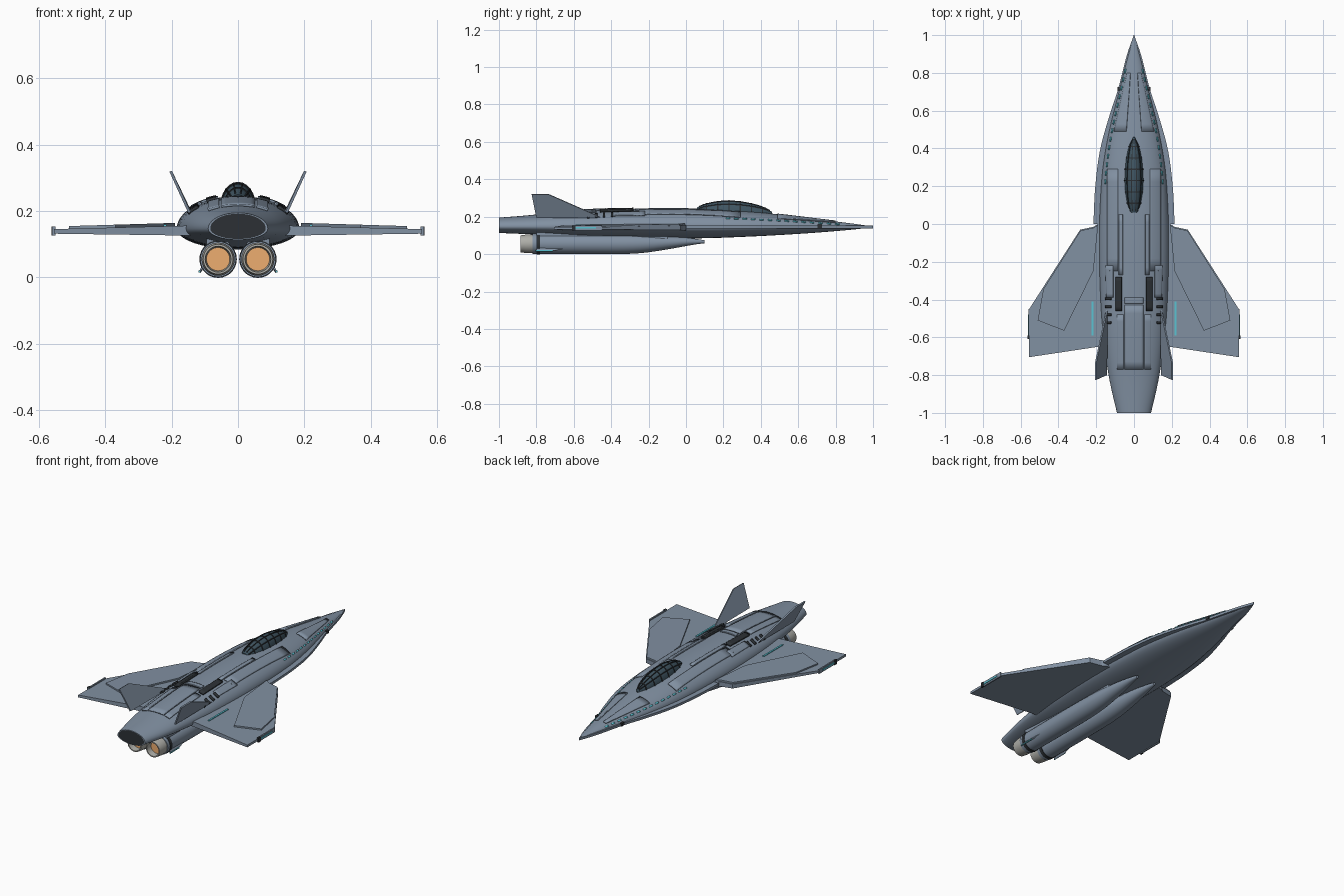
import bpy, bmesh, math

if "Cube" in bpy.data.objects:
    bpy.data.objects.remove(bpy.data.objects["Cube"])

def mat(name, *c):
    m = bpy.data.materials.new(name)
    m.diffuse_color = (*c, 1)
    m.use_nodes = True
    m.node_tree.nodes["Principled BSDF"].inputs["Base Color"].default_value = m.diffuse_color
    return m

HULL = mat("hull_blue_grey", .22, .28, .36)
DARK = mat("dark_trim", .025, .03, .035)
GLASS = mat("canopy_glass", .05, .09, .12)
METAL = mat("nozzle_metal", .42, .42, .39)
GLOW = mat("engine_glow", .85, .42, .16)
CYAN = mat("cyan_light", .1, .55, .65)

def make(name, verts, faces, m, mirror=False, smooth=None, solid=0):
    me = bpy.data.meshes.new(name)
    me.from_pydata(verts, [], faces)
    bm = bmesh.new()
    bm.from_mesh(me)
    bmesh.ops.recalc_face_normals(bm, faces=bm.faces)
    bm.to_mesh(me)
    bm.free()
    me.materials.append(m)
    ob = bpy.data.objects.new(name, me)
    bpy.context.collection.objects.link(ob)
    if smooth:
        bpy.ops.object.select_all(action='DESELECT')
        ob.select_set(True)
        bpy.context.view_layer.objects.active = ob
        bpy.ops.object.shade_smooth_by_angle(angle=math.radians(smooth))
    if solid:
        s = ob.modifiers.new("thickness", 'SOLIDIFY')
        s.thickness, s.offset = solid, 0
    if mirror:
        ob.modifiers.new("mirror", 'MIRROR')
    return ob

def loft(name, rings, m, caps=True, **kw):
    n = len(rings[0])
    verts = [p for r in rings for p in r]
    faces = [(i*n+j, i*n+(j+1) % n, (i+1)*n+(j+1) % n, (i+1)*n+j)
             for i in range(len(rings)-1) for j in range(n)]
    if caps:
        faces += [tuple(range(n)), tuple(range(len(verts)-n, len(verts)))]
    return make(name, verts, faces, m, **kw)

def prism(name, pts, zlo, zhi, m, **kw):
    # outline in xy with heights given as functions of x
    return loft(name, [[(x, y, zlo(x)) for x, y in pts],
                       [(x, y, zhi(x)) for x, y in pts]], m, **kw)

def box(name, x, y, z, sx, sy, sz, m, **kw):
    pts = [(x-sx/2, y-sy/2), (x+sx/2, y-sy/2), (x+sx/2, y+sy/2), (x-sx/2, y+sy/2)]
    return prism(name, pts, lambda _: z-sz/2, lambda _: z+sz/2, m, **kw)

def sample(table, y):
    # Catmull-Rom interpolation along a table sorted by falling y
    i = 0
    while i < len(table)-2 and y < table[i+1][0]:
        i += 1
    a, b = table[i], table[i+1]
    p, q = table[max(i-1, 0)], table[min(i+2, len(table)-1)]
    h = b[0]-a[0]
    t = (y-a[0])/h
    out = []
    for k in range(1, len(a)):
        m0 = (b[k]-p[k])/(b[0]-p[0])*h
        m1 = (q[k]-a[k])/(q[0]-a[0])*h
        out.append((2*t**3-3*t*t+1)*a[k]+(t**3-2*t*t+t)*m0+(3*t*t-2*t**3)*b[k]+(t**3-t*t)*m1)
    return out

# Fuselage: y, half width, top, bottom
BODY = [(1, .002, .148, .144), (.9, .03, .162, .132), (.7, .08, .187, .115), (.5, .13, .212, .102),
        (.3, .165, .232, .092), (.1, .18, .242, .085), (-.1, .185, .245, .085), (-.3, .182, .242, .087),
        (-.5, .172, .236, .09), (-.7, .15, .222, .1), (-.85, .125, .207, .107), (-1, .09, .195, .113)]
SEAM = .147

def body_ring(y, n=40):
    w, t, b = sample(BODY, y)
    return [(w*math.cos(a), y, SEAM+math.sin(a)*((t-SEAM) if math.sin(a) > 0 else (SEAM-b)))
            for a in (2*math.pi*i/n for i in range(n))]

def top_z(x, y):
    w, t, _ = sample(BODY, y)
    return SEAM+(t-SEAM)*math.sqrt(max(0, 1-(x/w)**2))

loft("fuselage", [body_ring(1-2*i/48) for i in range(49)], HULL, smooth=35)
tail = [(x*.93, -1.0005, .153+(z-.153)*.93) for x, _, z in body_ring(-1)]
make("tail_plate", tail, [tuple(range(len(tail)))], DARK)

# Chine: thin blade along the nose to the wing root
CHINE = [(1, .001), (.9, .036), (.7, .088), (.6, .122), (.4, .178), (.2, .205), (0, .215)]
edge = [(sample(CHINE, 1-i/24)[0], 1-i/24) for i in range(25)]
prism("chine", edge+[(0, 0)], lambda x: .138, lambda x: .152, HULL, mirror=True)

# Wings with raised forward panels
prism("wing", [(.1, 0), (.19, 0), (.215, -.015), (.285, -.03), (.555, -.45), (.555, -.705), (.19, -.65), (.1, -.64)],
      lambda x: .124+.014*x, lambda x: .160-.026*x, HULL, mirror=True)
prism("wing_panel", [(.19, -.005), (.215, -.02), (.283, -.035), (.48, -.345), (.51, -.51), (.37, -.565), (.215, -.25)],
      lambda x: .15-.02*x, lambda x: .170-.03*x, HULL, mirror=True)
box("wingtip_rail", .555, -.53, .14, .008, .16, .026, HULL, mirror=True)
box("wingtip_light", .56, -.54, .14, .004, .12, .008, CYAN, mirror=True)
box("wingtip_cap", .558, -.6, .14, .01, .02, .028, DARK, mirror=True)
box("wing_light", .22, -.5, .157, .01, .18, .004, CYAN, mirror=True)

# Canted tail fins and small ventral fins
make("tail_fin", [(.143, -.45, .195), (.146, -.80, .195), (.203, -.825, .32), (.203, -.735, .32)],
     [(0, 1, 2, 3)], HULL, mirror=True, solid=.008)
make("ventral_fin", [(.098, -.6, .04), (.102, -.8, .04), (.117, -.8, .015), (.115, -.72, .015)],
     [(0, 1, 2, 3)], HULL, mirror=True, solid=.005)
box("ventral_light", .116, -.76, .018, .005, .09, .006, CYAN, mirror=True)

# Engines
def circ(y, x, z, rx, rz=None, n=28):
    rz = rz or rx
    return [(x+rx*math.cos(2*math.pi*i/n), y, z+rz*math.sin(2*math.pi*i/n)) for i in range(n)]

POD = [(.1, .066, .008, .008), (.05, .067, .018, .015), (-.05, .064, .035, .03), (-.2, .057, .05, .047),
       (-.32, .055, .055, .054), (-.55, .055, .056, .055), (-.82, .055, .054, .054)]
EX = .06
rings = []
for i in range(25):
    y = .1-.92*i/24
    z, rx, rz = sample(POD, y)
    rings.append(circ(y, EX, z, rx, rz))
loft("engine_pod", rings, HULL, mirror=True, smooth=35)
loft("engine_band", [circ(y, EX, .055, r) for y, r in ((-.78, .053), (-.78, .0565), (-.8, .0565), (-.8, .053))],
     DARK, mirror=True, smooth=35)
loft("nozzle", [circ(y, EX, .055, r) for y, r in ((-.81, .05), (-.85, .05), (-.885, .045), (-.885, .039), (-.84, .034))],
     METAL, caps=False, mirror=True, smooth=35)
loft("engine_glow", [circ(y, EX, .055, .037) for y in (-.85, -.84)], GLOW, mirror=True)
box("engine_pylon", .06, -.45, .1, .07, .7, .05, HULL, mirror=True)

# Canopy with frame ribs
CAN = [(.46, .004, .226), (.42, .024, .248), (.35, .041, .27), (.26, .05, .284), (.18, .049, .283),
       (.1, .038, .267), (.06, .026, .25)]

def can_ring(y, g=0, n=24):
    w, t = sample(CAN, y)
    return [((w+g)*math.cos(a), y, .215+(t+g-.215)*math.sin(a)*(1 if math.sin(a) > 0 else .3))
            for a in (2*math.pi*i/n for i in range(n))]

loft("canopy", [can_ring(.46-.4*i/20) for i in range(21)], GLASS, smooth=40)
for y in (.41, .35, .29, .23, .17, .11):
    loft("canopy_hoop", [can_ring(y+.003, .003), can_ring(y-.003, .003)], DARK)
for j in (3, 5):
    path = [can_ring(.45-.38*i/16, .001)[j] for i in range(17)]
    loft("canopy_rail", [[(x-.002, y, z-.003), (x+.002, y, z-.003), (x+.002, y, z+.003), (x-.002, y, z+.003)]
                         for x, y, z in path], DARK, mirror=True)

# Plates that follow the upper hull; corners run around the outline
def plate(name, a, b, c, d, m=HULL, lift=.003, thick=.007, mirror=True, n=8):
    verts = []
    for i in range(n+1):
        for j in range(n+1):
            u, v = i/n, j/n
            x, y = ((1-u)*((1-v)*a[k]+v*b[k])+u*((1-v)*d[k]+v*c[k]) for k in (0, 1))
            verts.append((x, y, top_z(x, y)+lift))
    faces = [(i*(n+1)+j, i*(n+1)+j+1, (i+1)*(n+1)+j+1, (i+1)*(n+1)+j) for i in range(n) for j in range(n)]
    return make(name, verts, faces, m, mirror=mirror, smooth=40, solid=thick)

def rect(name, x0, x1, y0, y1, *args, **kw):
    plate(name, (x0, y0), (x1, y0), (x1, y1), (x0, y1), *args, **kw)

plate("nose_panel", (.018, .8), (.036, .8), (.105, .49), (.04, .49))
rect("shoulder_panel", .085, .14, .29, -.25)
rect("spine_panel", -.05, .05, -.43, -.77, mirror=False)
rect("spine_bridge", -.05, .05, -.39, -.42, mirror=False)
rect("deck_panel", .056, .09, -.48, -.77)
rect("deck_strip", .06, .08, .05, -.27)
rect("deck_vent", .065, .095, -.28, -.46, DARK, .006, .012)
plate("aft_side_panel", (.11, -.22), (.15, -.22), (.145, -.39), (.11, -.39))
for k in range(4):
    rect("side_louvre", .12, .15, -.39-.042*k, -.402-.042*k, DARK, .004, .01, n=3)

# Dashed light strips and nose sensors
for k in range(14):
    y = .82-.045*k
    x = sample(BODY, y)[0]*.88
    x2 = sample(BODY, y-.022)[0]*.88
    plate("nose_light", (x-.003, y), (x+.003, y), (x2+.003, y-.022), (x2-.003, y-.022), CYAN, .001, .005, n=2)
box("nose_sensor", .082, .715, .148, .012, .022, .018, DARK, mirror=True)
